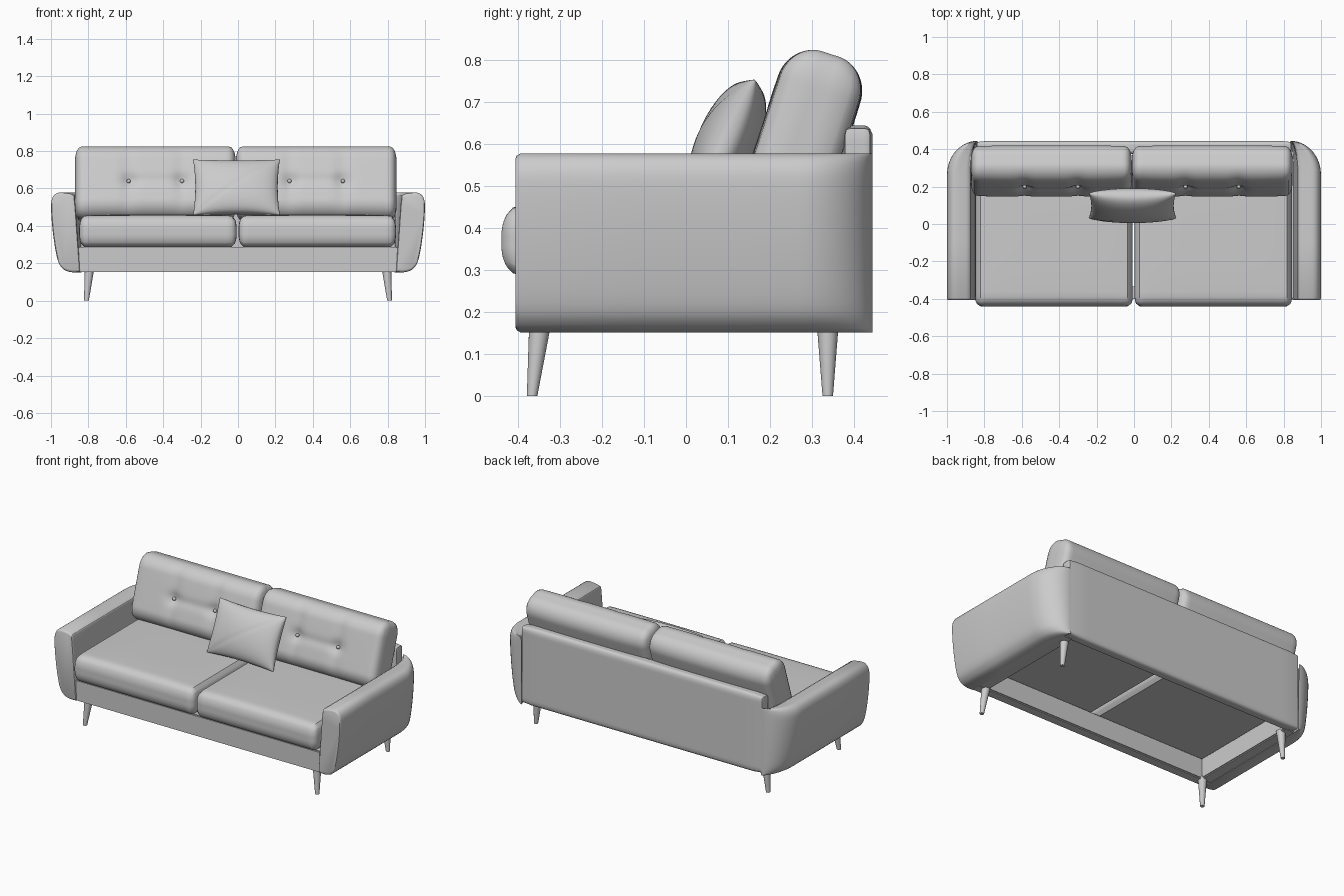
import bpy, bmesh, math
from mathutils import Vector, Matrix

if "Cube" in bpy.data.objects:
    bpy.data.objects.remove(bpy.data.objects["Cube"])


def finish(bm, name, matrix=Matrix(), angle=40):
    bmesh.ops.recalc_face_normals(bm, faces=bm.faces)
    me = bpy.data.meshes.new(name)
    bm.to_mesh(me)
    bm.free()
    ob = bpy.data.objects.new(name, me)
    bpy.context.collection.objects.link(ob)
    ob.matrix_world = matrix
    bpy.ops.object.select_all(action='DESELECT')
    bpy.context.view_layer.objects.active = ob
    ob.select_set(True)
    bpy.ops.object.shade_smooth_by_angle(angle=math.radians(angle))
    return ob


def soft_box(name, center, half, radius, cuts=30, tilt=0, shape=None):
    """Box with elliptical rounded edges; shape(p) may displace local points."""
    bm = bmesh.new()
    bmesh.ops.create_cube(bm, size=2)
    bmesh.ops.subdivide_edges(bm, edges=bm.edges[:], cuts=cuts, use_grid_fill=True)
    for v in bm.verts:
        p = [v.co[i] * half[i] for i in range(3)]
        q = [max(radius[i] - half[i], min(half[i] - radius[i], p[i])) for i in range(3)]
        d = Vector([(p[i] - q[i]) / radius[i] for i in range(3)]).normalized()
        v.co = Vector([q[i] + d[i] * radius[i] for i in range(3)])
        if shape:
            v.co = shape(v.co.copy())
    m = Matrix.Translation(center) @ Matrix.Rotation(-math.radians(tilt), 4, 'X')
    return finish(bm, name, m)


def box(name, lo, hi):
    bm = bmesh.new()
    bmesh.ops.create_cube(bm, size=1)
    for v in bm.verts:
        v.co = Vector([lo[i] + (v.co[i] + 0.5) * (hi[i] - lo[i]) for i in range(3)])
    bmesh.ops.bevel(bm, geom=bm.edges[:], offset=0.006, segments=2, affect='EDGES')
    return finish(bm, name)


def smooth_loop(pts, steps=5):
    """Closed Catmull-Rom curve through the points."""
    out, n = [], len(pts)
    for i in range(n):
        a, b, c, d = (Vector(pts[(i + k) % n]) for k in (-1, 0, 1, 2))
        for s in range(steps):
            t = s / steps
            out.append(0.5 * (2 * b + (c - a) * t + (2 * a - 5 * b + 4 * c - d) * t * t
                              + (3 * b - a - 3 * c + d) * t ** 3))
    return out


# Arms: front profile lofted backwards, wrapping round the back corner
ARM = smooth_loop([(0.846, 0.157), (0.853, 0.153), (0.895, 0.153), (0.935, 0.17), (0.965, 0.22),
                   (0.988, 0.35), (0.999, 0.48), (0.994, 0.545), (0.965, 0.576),
                   (0.91, 0.574), (0.882, 0.565), (0.872, 0.54), (0.858, 0.35), (0.846, 0.18)])
MID = Vector((0.92, 0.37))


def arm(name, side):
    slices = [(-0.407, 0.94, 1), (-0.404, 0.975, 1), (-0.395, 1, 1), (-0.1, 1, 1), (0.15, 1, 1)]
    for k in range(13):
        a = math.radians(k * 7.1)
        slices.append((0.265 + 0.18 * math.sin(a), 1, max(0.08, math.cos(a))))
    bm = bmesh.new()
    rings = []
    for y, scale, squeeze in slices:
        ring = []
        for p in ARM:
            q = MID + (p - MID) * scale
            ring.append(bm.verts.new((side * (0.835 + (q.x - 0.835) * squeeze), y, q.y)))
        rings.append(ring)
    n = len(ARM)
    for r0, r1 in zip(rings, rings[1:]):
        for i in range(n):
            bm.faces.new((r0[i], r0[(i + 1) % n], r1[(i + 1) % n], r1[i]))
    bm.faces.new(rings[0])
    bm.faces.new(rings[-1])
    finish(bm, name)


# Legs: tapered cones leaning from top centre to bottom centre
def leg(name, top, bottom):
    h = 0.17
    bm = bmesh.new()
    bmesh.ops.create_cone(bm, cap_ends=True, segments=24, radius1=0.0125, radius2=0.026, depth=h)
    for v in bm.verts:
        t = v.co.z / h + 0.5
        v.co.x += bottom[0] + (top[0] - bottom[0]) * t
        v.co.y += bottom[1] + (top[1] - bottom[1]) * t
        v.co.z += h / 2
    finish(bm, name)


for side, label in ((-1, "left"), (1, "right")):
    arm(label + "_arm", side)
    leg(label + "_front_leg", (side * 0.795, -0.348), (side * 0.81, -0.367))
    leg(label + "_back_leg", (side * 0.795, 0.338), (side * 0.81, 0.338))
    box(label + "_side_rail", (min(side * 0.78, side * 0.86), -0.39, 0.156),
        (max(side * 0.78, side * 0.86), 0.40, 0.288))

# Open base frame and back panel
box("front_rail", (-0.855, -0.40, 0.154), (0.855, -0.335, 0.288))
soft_box("back_panel", (0, 0.409, 0.4), (0.842, 0.036, 0.245), (0.012, 0.022, 0.025), cuts=24)


# Seat cushions with a slightly crowned top
def crown(p):
    u, v = p.x / 0.421, p.y / 0.4
    p.z += 0.008 * max(0, 1 - u ** 4) * max(0, 1 - v ** 4) * (1 if p.z > 0 else 0)
    return p


for cx, label in ((-0.428, "left"), (0.424, "right")):
    soft_box(label + "_seat_cushion", (cx, -0.04, 0.37), (0.421, 0.4, 0.083),
             (0.03, 0.045, 0.07), shape=crown)

# Back cushions with button tufting on the front
BUTTONS = (-0.1425, 0.1425)
BUTTON_Z = -0.012


def tuft(p):
    edge = max(0, 1 - (p.x / 0.43) ** 4) * max(0, 1 - (p.z / 0.2) ** 4)
    p.y += math.copysign(0.008 * edge, p.y)
    if p.y < 0:
        dz = p.z - BUTTON_Z
        for bx in BUTTONS:
            dx = p.x - bx
            p.y += 0.016 * math.exp(-(dx * dx + dz * dz) / 0.0016)
            p.y += 0.008 * edge * math.exp(-dx * dx / 0.0012)
        if abs(p.x) < 0.15:
            p.y += 0.006 * math.exp(-dz * dz / 0.0008)
    return p


for cx, label in ((-0.442, "left"), (0.418, "right")):
    back = soft_box(label + "_back_cushion", (cx, 0.283, 0.625), (0.43, 0.096, 0.2),
                    (0.035, 0.075, 0.085), cuts=44, tilt=18, shape=tuft)
    for i, bx in enumerate(BUTTONS):
        bm = bmesh.new()
        bmesh.ops.create_uvsphere(bm, u_segments=12, v_segments=8, radius=0.011)
        finish(bm, f"{label}_button_{i + 1}",
               back.matrix_world @ Matrix.Translation((bx, -0.084, BUTTON_Z)))

# Scatter pillow: two bulged grids meeting at a pinched seam, diagonal seam in front
bm = bmesh.new()
N = 40
for face in (-1, 1):
    g = [[None] * (N + 1) for _ in range(N + 1)]
    for i in range(N + 1):
        for j in range(N + 1):
            u, v = (-math.cos(math.pi * k / N) for k in (i, j))
            fat = 0.072 * max(0, (1 - u * u) * (1 - v * v)) ** 0.42
            if face < 0:
                fat *= 1 - 0.05 * math.exp(-((u - v) / 0.06) ** 2)
            g[i][j] = bm.verts.new((0.232 * u * (1 - 0.05 * (1 - v * v)), face * fat,
                                    0.162 * v * (1 - 0.06 * (1 - u * u))))
    for i in range(N):
        for j in range(N):
            bm.faces.new((g[i][j], g[i + 1][j], g[i + 1][j + 1], g[i][j + 1]))
bmesh.ops.remove_doubles(bm, verts=bm.verts, dist=0.0002)
finish(bm, "scatter_pillow", Matrix.Translation((-0.008, 0.098, 0.606))
       @ Matrix.Rotation(math.radians(-24), 4, 'X'), angle=60)
